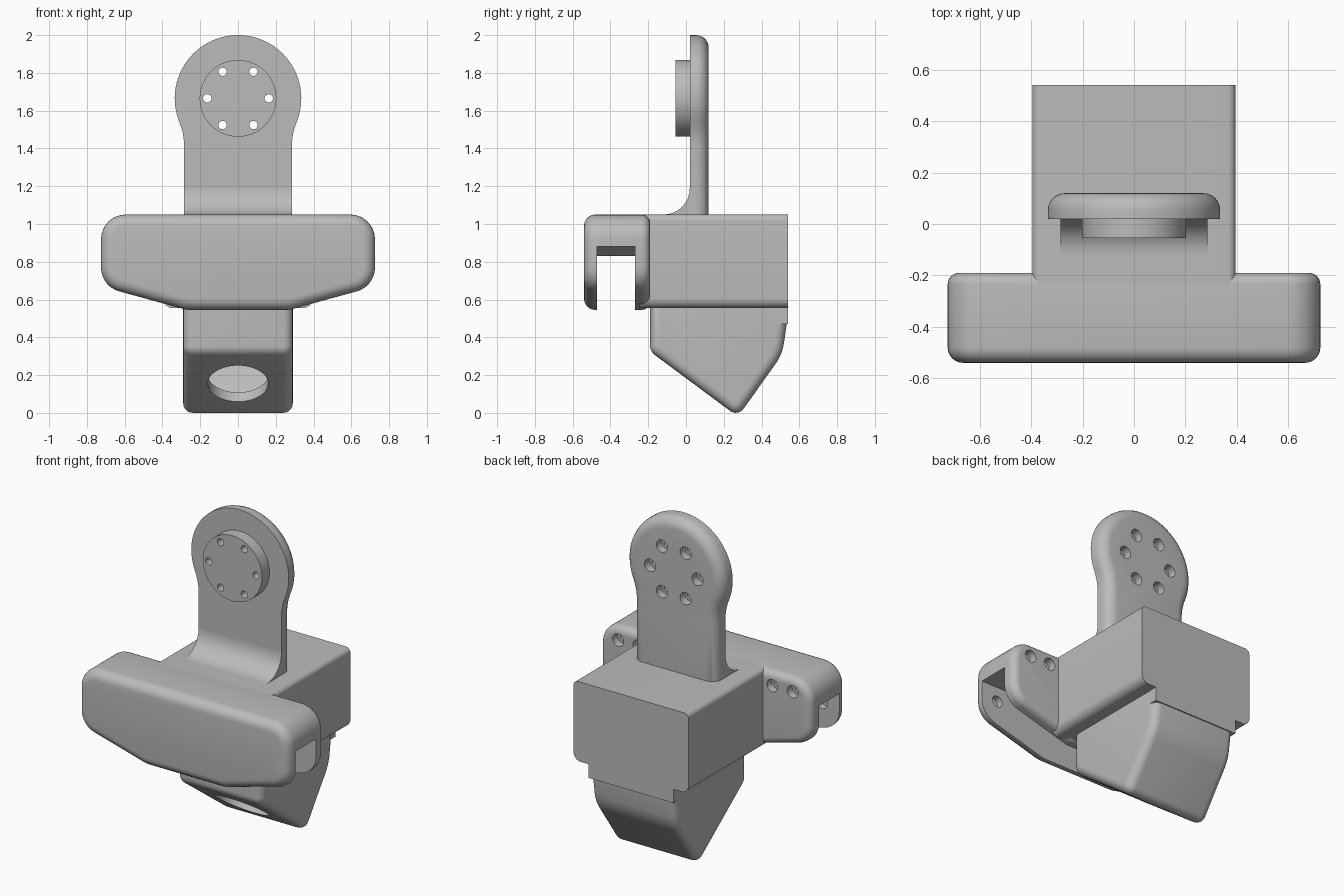
import bpy, bmesh
from math import sin, cos, tan, atan2, pi, radians, sqrt
from mathutils import Vector, Matrix

if "Cube" in bpy.data.objects:
    bpy.data.objects.remove(bpy.data.objects["Cube"])

gray = bpy.data.materials.new("plain_gray")
gray.use_nodes = True
COLOR = (0.5, 0.5, 0.5, 1)
gray.diffuse_color = COLOR
gray.node_tree.nodes["Principled BSDF"].inputs["Base Color"].default_value = COLOR


def rounded(points, steps=8):
    """Outline from (u, v, radius) corners, each replaced by an arc."""
    out = []
    for i, (u, v, r) in enumerate(points):
        p = Vector((u, v))
        if r == 0:
            out.append(p)
            continue
        a = (Vector(points[i - 1][:2]) - p).normalized()
        b = (Vector(points[(i + 1) % len(points)][:2]) - p).normalized()
        half = a.angle(b) / 2
        center = p + (a + b).normalized() * r / sin(half)
        start = p + a * r / tan(half) - center
        end = p + b * r / tan(half) - center
        sweep = atan2(start.x * end.y - start.y * end.x, start.dot(end))
        for k in range(steps + 1):
            out.append(center + Matrix.Rotation(sweep * k / steps, 2) @ start)
    return out


def mirrored(half):
    """Close a right-hand half outline by mirroring it across x = 0."""
    return half + [(-p[0], *p[1:]) for p in reversed(half)]


def finish(name, bm):
    bmesh.ops.recalc_face_normals(bm, faces=bm.faces)
    mesh = bpy.data.meshes.new(name)
    bm.to_mesh(mesh)
    bm.free()
    mesh.materials.append(gray)
    obj = bpy.data.objects.new(name, mesh)
    bpy.context.collection.objects.link(obj)
    return obj


def prism(name, outline, axis, lo, hi, round_lo=0, round_hi=0):
    """Extrude an outline along x or y, optionally rounding the end rims."""
    place = (lambda p, w: (w, p[0], p[1])) if axis == 0 else (lambda p, w: (p[0], w, p[1]))
    bm = bmesh.new()
    ends = [[bm.verts.new(place(p, w)) for p in outline] for w in (lo, hi)]
    for ring in ends:
        bm.faces.new(ring)
    n = len(outline)
    for i in range(n):
        j = (i + 1) % n
        bm.faces.new((ends[0][i], ends[0][j], ends[1][j], ends[1][i]))
    bmesh.ops.recalc_face_normals(bm, faces=bm.faces)
    for w, r in ((lo, round_lo), (hi, round_hi)):
        if r:
            rim = [e for e in bm.edges if all(abs(v.co[axis] - w) < 1e-5 for v in e.verts)]
            bmesh.ops.bevel(bm, geom=rim, offset=r, segments=6, profile=0.5,
                            affect='EDGES', clamp_overlap=False)
    return finish(name, bm)


def rods(name, centers, radius, y0, y1, sides=32):
    """Set of cylinders along y at (x, z) centers."""
    bm = bmesh.new()
    for x, z in centers:
        bmesh.ops.create_cone(
            bm, cap_ends=True, segments=sides, radius1=radius, radius2=radius, depth=y1 - y0,
            matrix=Matrix.Translation((x, (y0 + y1) / 2, z)) @ Matrix.Rotation(pi / 2, 4, 'X'))
    return finish(name, bm)


def activate(obj):
    bpy.ops.object.select_all(action='DESELECT')
    obj.select_set(True)
    bpy.context.view_layer.objects.active = obj


def cut(cutter, *targets):
    for obj in targets:
        activate(obj)
        mod = obj.modifiers.new("cut", 'BOOLEAN')
        mod.operation, mod.solver, mod.object = 'DIFFERENCE', 'EXACT', cutter
        bpy.ops.object.modifier_apply(modifier=mod.name)
    bpy.data.objects.remove(cutter)


# Cross bar with tapered underside, open channel and screw holes
bar = prism("cross_bar", rounded(mirrored([
    (0.27, 0.545, 0.15), (0.725, 0.67, 0.13), (0.725, 1.05, 0.13)])),
    1, -0.54, -0.19, 0.06, 0.045)
cut(prism("channel_cutter", rounded(mirrored([
    (1, 0.4, 0), (1, 0.88, 0), (0.45, 0.88, 0.04), (0.37, 0.83, 0.04)])),
    1, -0.47, -0.27), bar)
screws = [(s * x, 0.965) for s in (-1, 1) for x in (0.46, 0.6)]
cut(rods("screw_head_cutter", screws, 0.038, -0.24, -0.1), bar)
cut(rods("screw_shaft_cutter", screws, 0.02, -0.4, -0.2), bar)
cut(rods("pin_cutter", [(-0.61, 0.79), (0.61, 0.79)], 0.035, -0.51, -0.4), bar)

# Main block behind the bar
block = prism("main_block", rounded(mirrored([
    (0.395, 0.555, 0.05), (0.395, 1.05, 0.03)])), 1, -0.25, 0.54)

# Lower housing: wedge with a round opening into a hollow
housing = prism("lower_housing", rounded([
    (-0.19, 0.65, 0), (-0.19, 0.325, 0.06), (0.275, -0.02, 0.05),
    (0.51, 0.31, 0.25), (0.537, 0.5, 0), (0.537, 0.65, 0)]),
    0, -0.29, 0.29, 0.05, 0.05)
cut(prism("hollow_cutter", [
    (-0.13, 0.52), (-0.13, 0.355), (0.27, 0.06), (0.45, 0.33), (0.48, 0.52)],
    0, -0.23, 0.23), housing)
opening = rods("opening_cutter", [(0, 0)], 0.16, -0.1, 0.09, 64)
opening.data.transform(Matrix.Translation((0, 0.039, 0.155)) @
                       Matrix.Rotation(atan2(0.8, 0.6), 4, 'X'))
cut(opening, housing)

# Sharp-edged tongue where the block meets the housing
tongue = prism("back_tongue", mirrored([(0.292, 0.47), (0.292, 0.6)]), 1, 0.49, 0.54)

# Upright plate: neck blending into a round head
HEAD_Z, HEAD_R, NECK, BLEND_Z, BLEND_R = 1.665, 0.335, 0.285, 1.41, 0.34
turn = atan2(HEAD_Z - BLEND_Z, NECK + BLEND_R)
half = [(NECK, 0.9)]
for k in range(9):
    a = pi - turn * k / 8
    half.append((NECK + BLEND_R + BLEND_R * cos(a), BLEND_Z + BLEND_R * sin(a)))
for k in range(1, 25):
    a = -turn + (pi / 2 + turn) * k / 24.5
    half.append((HEAD_R * cos(a), HEAD_Z + HEAD_R * sin(a)))
plate = prism("upright_plate", mirrored(half), 1, 0.02, 0.12, 0, 0.065)

# Curved foot in front of the plate
foot = prism("plate_foot", rounded([
    (-0.12, 1.0, 0), (-0.12, 1.05, 0), (0.02, 1.05, 0.139),
    (0.02, 1.2, 0), (0.05, 1.2, 0), (0.05, 1.0, 0)]), 0, -NECK, NECK)

# Mounting disc and its ring of six countersunk holes
disc = rods("mounting_disc", [(0, HEAD_Z)], 0.203, -0.055, 0.02, 64)
ring = [(0.163 * cos(k * pi / 3), HEAD_Z + 0.163 * sin(k * pi / 3)) for k in range(6)]
cut(rods("bolt_cutter", ring, 0.022, -0.2, 0.3), plate, disc)
cut(rods("bolt_head_cutter", ring, 0.038, 0.07, 0.3), plate)

for obj in (bar, block, housing, tongue, plate, foot, disc):
    activate(obj)
    bpy.ops.object.shade_smooth_by_angle(angle=radians(32))
